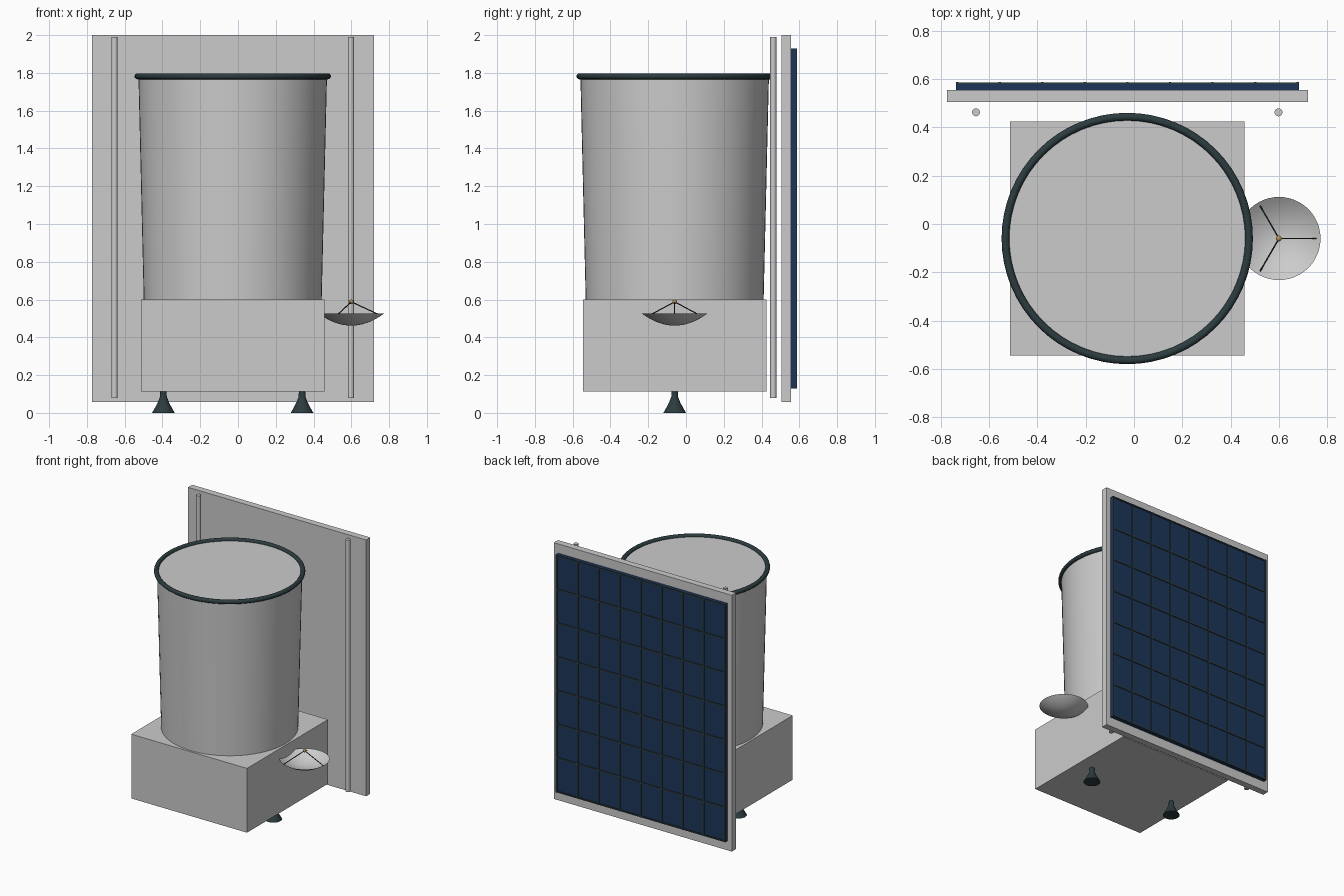
import bpy, math
from mathutils import Vector

if "Cube" in bpy.data.objects:
    bpy.data.objects.remove(bpy.data.objects["Cube"])

CX, CY = -0.028, -0.06


def material(name, rgb):
    m = bpy.data.materials.new(name)
    m.diffuse_color = (*rgb, 1)
    m.use_nodes = True
    m.node_tree.nodes["Principled BSDF"].inputs["Base Color"].default_value = m.diffuse_color
    return m


DARK = material("dark_metal", (0.025, 0.045, 0.05))
BLUE = material("solar_blue", (0.012, 0.035, 0.1))
GOLD = material("brass", (0.5, 0.3, 0.1))


def finish(name, mat=None, smooth=False):
    ob = bpy.context.object
    ob.name = name
    if mat:
        ob.data.materials.append(mat)
    if smooth:
        bpy.ops.object.shade_smooth_by_angle(angle=math.radians(35))
    return ob


def box(name, lo, hi, mat=None):
    lo, hi = Vector(lo), Vector(hi)
    bpy.ops.mesh.primitive_cube_add(size=1, location=(lo + hi) / 2)
    bpy.context.object.scale = hi - lo
    return finish(name, mat)


def rod(name, a, b, r, mat=None, sides=16):
    a, b = Vector(a), Vector(b)
    bpy.ops.mesh.primitive_cylinder_add(vertices=sides, radius=r, depth=(b - a).length,
                                        location=(a + b) / 2)
    bpy.context.object.rotation_euler = (b - a).to_track_quat('Z', 'Y').to_euler()
    return finish(name, mat, True)


def lathe(name, profile, x, y, mat=None, n=48):
    # profile of (radius, z) revolved about a vertical axis
    verts = [(r * math.cos(2 * math.pi * i / n), r * math.sin(2 * math.pi * i / n), z)
             for r, z in profile for i in range(n)]
    faces = [(j * n + i, j * n + (i + 1) % n, (j + 1) * n + (i + 1) % n, (j + 1) * n + i)
             for j in range(len(profile) - 1) for i in range(n)]
    me = bpy.data.meshes.new(name)
    me.from_pydata(verts, [], faces)
    ob = bpy.data.objects.new(name, me)
    ob.location = (x, y, 0)
    bpy.context.collection.objects.link(ob)
    bpy.ops.object.select_all(action='DESELECT')
    bpy.context.view_layer.objects.active = ob
    ob.select_set(True)
    return finish(name, mat, True)


# body box, tapered drum and dark rim
box("equipment_box", (-0.513, -0.545, 0.113), (0.457, 0.425, 0.6))
bpy.ops.mesh.primitive_cone_add(vertices=64, radius1=0.471, radius2=0.499, depth=1.18,
                                location=(CX, CY, 1.19))
finish("drum", None, True)
bpy.ops.mesh.primitive_torus_add(location=(CX, CY, 1.782), major_radius=0.504, minor_radius=0.016,
                                 major_segments=64, minor_segments=12)
finish("drum_rim", DARK, True)

# two flared nozzles with a small brass cap
for s, side in ((-1, "left"), (1, "right")):
    x = CX + s * 0.367
    lathe(side + "_nozzle", [(0, 0.002), (0.06, 0), (0.045, 0.026), (0.03, 0.055),
                             (0.018, 0.085), (0.017, 0.112), (0, 0.112)], x, CY, DARK, 32)
    bpy.ops.mesh.primitive_uv_sphere_add(segments=12, ring_count=8, radius=0.01,
                                         location=(x, CY, 0.107))
    finish(side + "_nozzle_cap", GOLD, True)

# shield board with two upright poles
box("shield_board", (-0.773, 0.505, 0.058), (0.72, 0.555, 2.0))
for x, side in ((-0.654, "left"), (0.598, "right")):
    rod(side + "_pole", (x, 0.462, 0.08), (x, 0.462, 1.99), 0.0165)

# solar panel with 8 x 7 cells
X0, X1, Z0, Z1 = -0.737, 0.683, 0.13, 1.93
box("solar_panel", (X0, 0.555, Z0), (X1, 0.58, Z1), BLUE)
for i in range(9):
    x = X0 + 0.006 + (X1 - X0 - 0.012) * i / 8
    box("cell_divider_vertical", (x - 0.005, 0.57, Z0), (x + 0.005, 0.587, Z1), DARK)
for i in range(8):
    z = Z0 + 0.006 + (Z1 - Z0 - 0.012) * i / 7
    box("cell_divider_horizontal", (X0, 0.57, z - 0.005), (X1, 0.586, z + 0.005), DARK)

# dish antenna: spherical bowl, three struts and feed
DX = 0.6
prof = [(0.172 * t / 10, 0.462 + 0.063 * (t / 10) ** 2) for t in range(11)]
lathe("dish", prof, DX, CY)
for k in range(3):
    a = 2 * math.pi * k / 3
    rod("dish_strut", (DX + 0.155 * math.cos(a), CY + 0.155 * math.sin(a), 0.516),
        (DX, CY, 0.588), 0.003, DARK, 8)
bpy.ops.mesh.primitive_uv_sphere_add(segments=16, ring_count=8, radius=0.012, location=(DX, CY, 0.588))
finish("dish_feed", GOLD, True)
